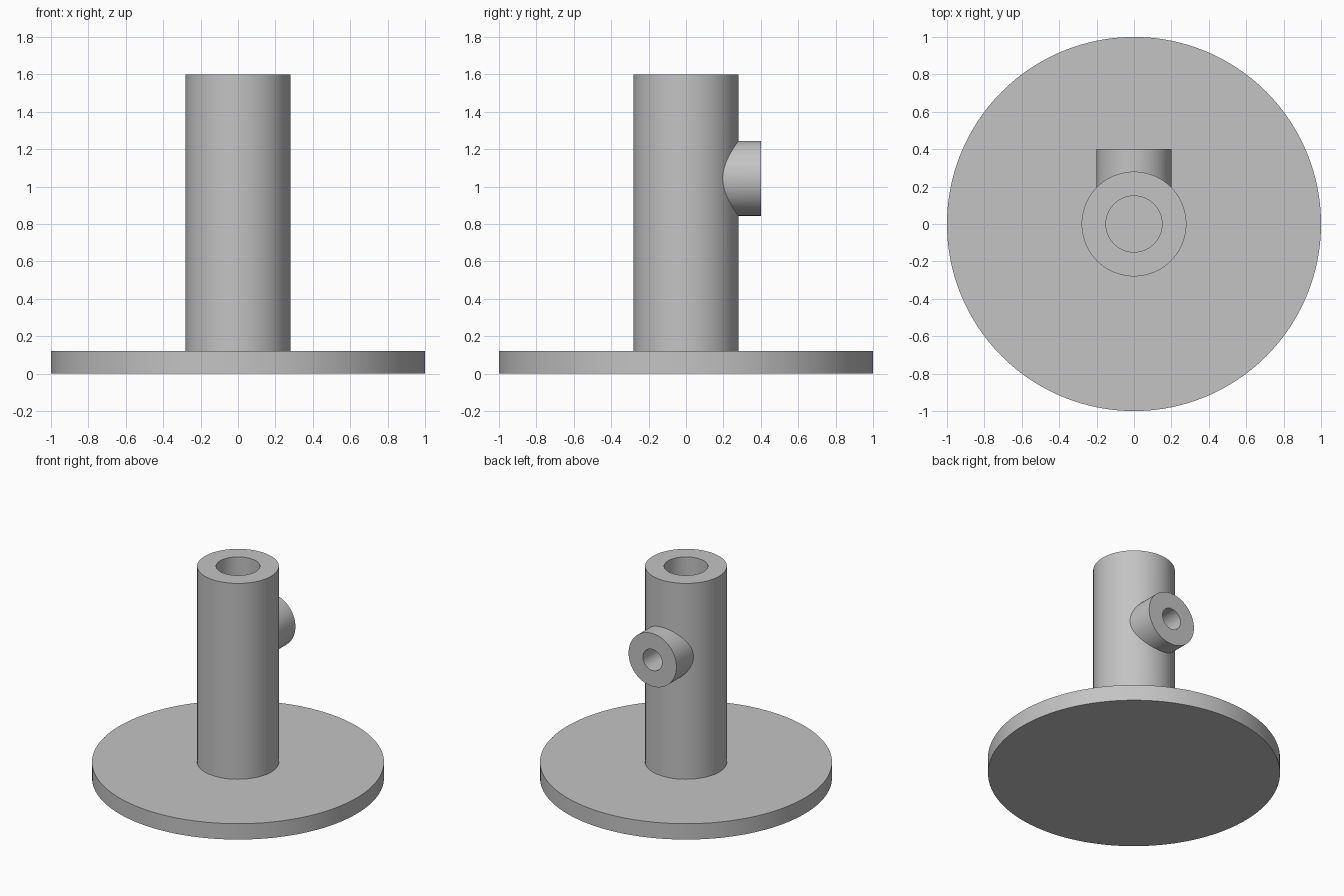
import bpy
import math

cube = bpy.data.objects.get("Cube")
if cube:
    bpy.data.objects.remove(cube, do_unlink=True)

PLATE_TOP = 0.12
COLUMN_TOP = 1.6
BOSS_Z = 1.044

grey = bpy.data.materials.new("plain_grey")
grey.use_nodes = True
colour = (0.55, 0.55, 0.55, 1)
grey.diffuse_color = colour
grey.node_tree.nodes["Principled BSDF"].inputs["Base Color"].default_value = colour


def cylinder(name, radius, start, end, sides=96, height=None):
    """Upright cylinder from z start to end, or lying along y at a given height."""
    middle = (start + end) / 2
    lying = height is not None
    bpy.ops.mesh.primitive_cylinder_add(
        vertices=sides, radius=radius, depth=end - start,
        location=(0, middle, height) if lying else (0, 0, middle),
        rotation=(math.pi / 2 if lying else 0, 0, 0))
    part = bpy.context.object
    part.name = name
    part.data.materials.append(grey)
    return part


def combine(target, tool, operation):
    """Apply a boolean and discard the tool."""
    tool.hide_render = True
    mod = target.modifiers.new(operation.lower(), "BOOLEAN")
    mod.operation = operation
    mod.solver = "EXACT"
    mod.object = tool
    bpy.context.view_layer.objects.active = target
    bpy.ops.object.modifier_apply(modifier=mod.name)
    bpy.data.objects.remove(tool, do_unlink=True)


# Round foot plate, upright column and rear boss joined as one solid
stand = cylinder("flanged_column", 1.0, 0, PLATE_TOP, sides=128)
combine(stand, cylinder("column", 0.28, PLATE_TOP / 2, COLUMN_TOP), "UNION")
combine(stand, cylinder("rear_boss", 0.2, 0, 0.4, height=BOSS_Z), "UNION")

# Blind bore down the column and a cross hole from the boss into it
combine(stand, cylinder("column_bore", 0.15, PLATE_TOP, COLUMN_TOP + 0.1), "DIFFERENCE")
combine(stand, cylinder("boss_hole", 0.08, 0, 0.5, 64, BOSS_Z), "DIFFERENCE")

# Smooth walls with crisp rims
bpy.ops.object.select_all(action="DESELECT")
stand.select_set(True)
bpy.context.view_layer.objects.active = stand
bpy.ops.object.shade_smooth_by_angle(angle=math.radians(30))
